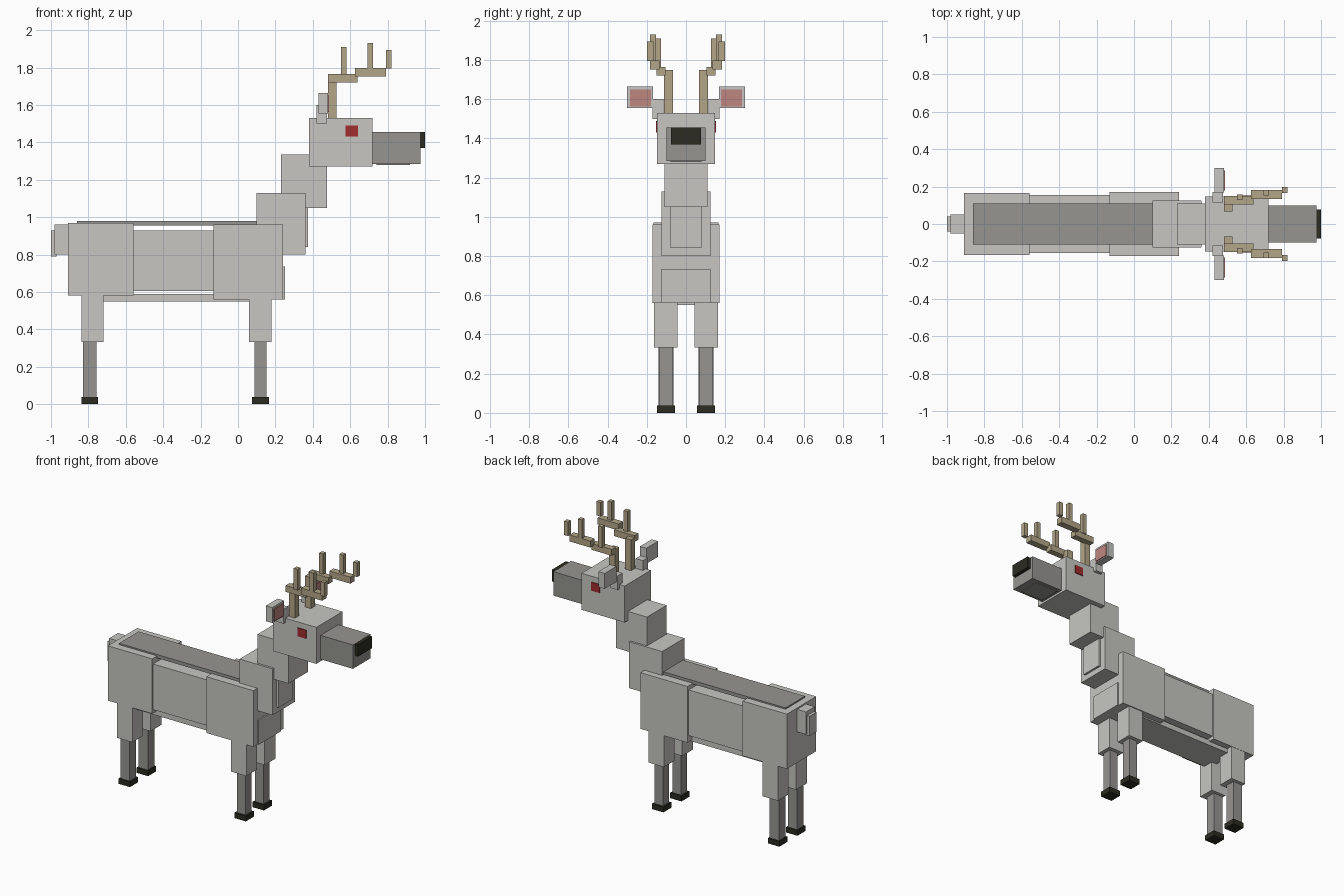
import bpy

cube = bpy.data.objects.get("Cube")
if cube:
    bpy.data.objects.remove(cube, do_unlink=True)


def material(name, rgb):
    m = bpy.data.materials.new(name)
    m.use_nodes = True
    color = (*rgb, 1)
    m.diffuse_color = color
    bsdf = m.node_tree.nodes["Principled BSDF"]
    bsdf.inputs["Base Color"].default_value = color
    bsdf.inputs["Roughness"].default_value = 0.9
    return m


coat = material("light grey coat", (0.57, 0.565, 0.535))
dark_coat = material("dark grey coat", (0.305, 0.30, 0.285))
hoof = material("near black hoof", (0.025, 0.025, 0.016))
antler = material("tan antler", (0.45, 0.38, 0.25))
red = material("red eye", (0.36, 0.026, 0.03))
pink = material("pink inner ear", (0.52, 0.24, 0.22))


def box(name, mat, x, y, z):
    """Block spanning the given (low, high) range on each axis."""
    spans = (x, y, z)
    bpy.ops.mesh.primitive_cube_add(size=1, location=[(a + b) / 2 for a, b in spans])
    ob = bpy.context.object
    ob.name = ob.data.name = name
    for v in ob.data.vertices:
        for i, (a, b) in enumerate(spans):
            v.co[i] *= b - a
    ob.data.materials.append(mat)
    return ob


def centred(name, mat, x, half, z):
    return box(name, mat, x, (-half, half), z)


def pair(name, mat, x, y, z):
    box("left_" + name, mat, x, y, z)
    box("right_" + name, mat, x, (-y[1], -y[0]), z)


# Body
centred("rump", coat, (-0.91, -0.56), 0.165, (0.58, 0.97))
centred("barrel", coat, (-0.57, -0.12), 0.155, (0.605, 0.93))
centred("shoulders", coat, (-0.13, 0.24), 0.17, (0.56, 0.96))
centred("back_stripe", dark_coat, (-0.86, 0.10), 0.11, (0.955, 0.98))
centred("belly", coat, (-0.76, 0.10), 0.12, (0.55, 0.59))
centred("chest_plate", coat, (0.22, 0.25), 0.125, (0.56, 0.735))

# Tail
centred("tail", coat, (-0.98, -0.91), 0.05, (0.80, 0.96))
centred("tail_tip", coat, (-1.0, -0.97), 0.04, (0.79, 0.93))

# Neck
centred("lower_neck", coat, (0.10, 0.36), 0.125, (0.80, 1.13))
centred("throat_plate", coat, (0.35, 0.375), 0.08, (0.84, 1.05))
centred("upper_neck", coat, (0.23, 0.475), 0.11, (1.05, 1.335))

# Head
centred("head", coat, (0.38, 0.72), 0.147, (1.27, 1.53))
centred("muzzle", dark_coat, (0.72, 0.975), 0.10, (1.285, 1.455))
centred("jaw", dark_coat, (0.74, 0.92), 0.08, (1.279, 1.30))
centred("nose", hoof, (0.97, 1.0), 0.077, (1.37, 1.455))
pair("eye", red, (0.575, 0.642), (0.145, 0.153), (1.43, 1.49))

# Ears
pair("ear_base", coat, (0.42, 0.477), (0.115, 0.17), (1.50, 1.60))
pair("ear", coat, (0.43, 0.48), (0.168, 0.30), (1.555, 1.665))
pair("inner_ear", pink, (0.478, 0.486), (0.178, 0.285), (1.563, 1.65))

# Antlers: stem, two stepped beams, three tines
pair("antler_stem", antler, (0.48, 0.527), (0.067, 0.113), (1.52, 1.75))
pair("antler_beam", antler, (0.48, 0.64), (0.105, 0.15), (1.72, 1.765))
pair("antler_outer_beam", antler, (0.625, 0.79), (0.135, 0.183), (1.752, 1.798))
for name, x, y, z in (
    ("antler_back_tine", 0.55, 0.128, (1.76, 1.91)),
    ("antler_middle_tine", 0.692, 0.152, (1.79, 1.93)),
    ("antler_front_tine", 0.79, 0.167, (1.795, 1.895)),
):
    pair(name, antler, (x, x + 0.031), (y, y + 0.031), z)

# Legs
for end, x, top, half in (("front", 0.12, 0.565, 0.033), ("hind", -0.793, 0.585, 0.037)):
    mid = x if end == "front" else -0.778
    pair(end + "_thigh", coat, (mid - 0.06, mid + 0.06), (0.043, 0.163), (0.333, top))
    pair(end + "_shin", dark_coat, (x - half, x + half), (0.102 - half, 0.102 + half), (0.035, 0.335))
    pair(end + "_hoof", hoof, (x - 0.045, x + 0.045), (0.057, 0.147), (0, 0.038))
